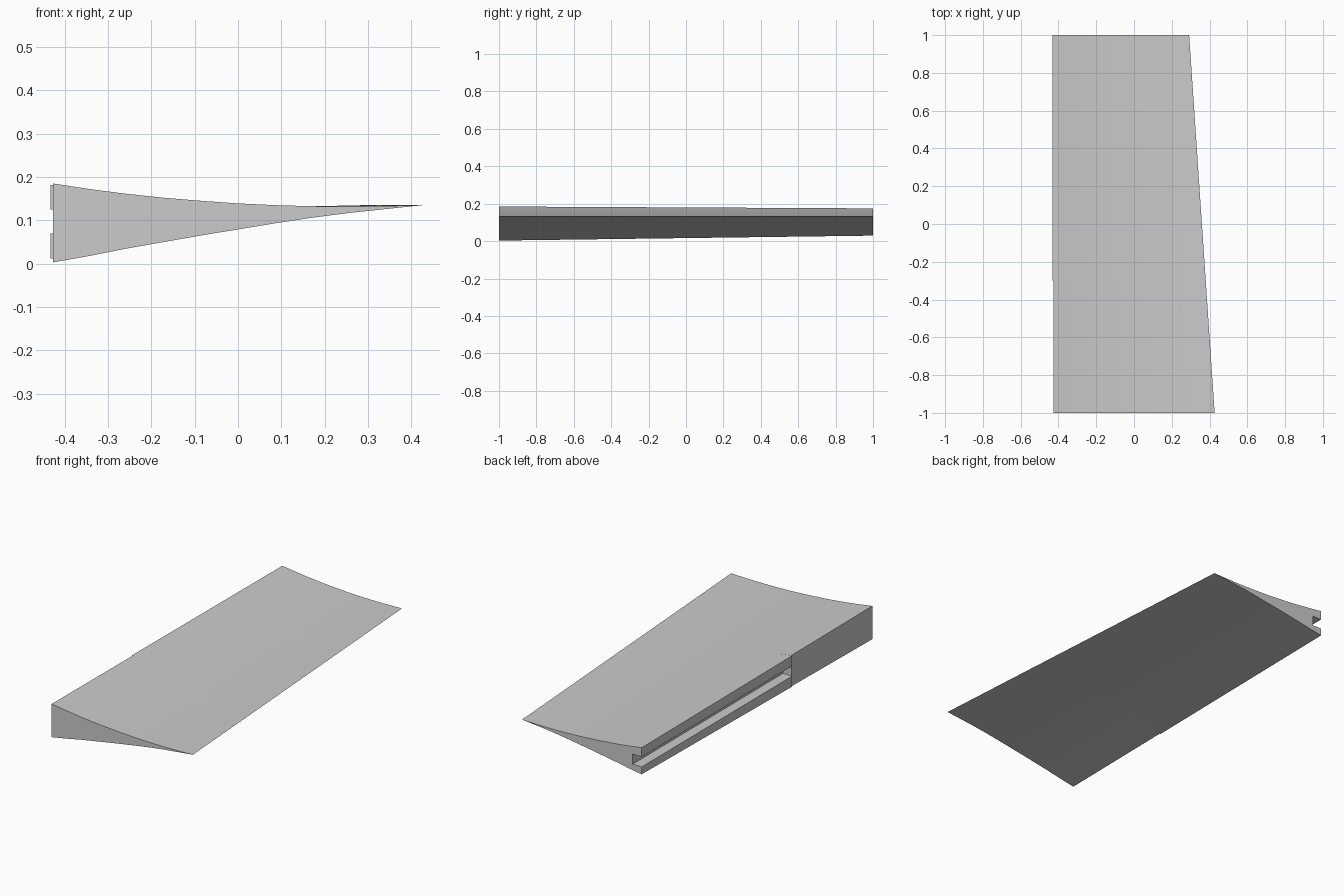
import bpy
import bmesh

old = bpy.data.objects.get("Cube")
if old:
    bpy.data.objects.remove(old, do_unlink=True)

grey = bpy.data.materials.new("light grey")
grey.use_nodes = True
colour = (0.6, 0.6, 0.6, 1)
grey.diffuse_color = colour
grey.node_tree.nodes["Principled BSDF"].inputs["Base Color"].default_value = colour

LEAD, LIP, TAIL_Z, JOINT = -0.427, -0.432, 0.135, -0.3
SLOT_LOW, SLOT_HIGH, SLOT_DEPTH = 0.07, 0.125, 0.055
# Heights above and below the trailing edge, evenly spaced from nose to tail
UPPER = [0.050, 0.037, 0.026, 0.017, 0.010, 0.004, 0.0, -0.0025, -0.003, -0.002]
LOWER = [-0.132, -0.117, -0.100, -0.085, -0.070, -0.056, -0.042, -0.029, -0.018, -0.009]


def section(y, lead, slotted):
    """Tapered wing section: bottom nose, along the belly, tail, back over the top."""
    t = (y + 1) / 2
    tail = 0.427 - 0.135 * t
    thick = 1 - 0.2 * t
    n = len(UPPER)
    xs = [LEAD + (tail - LEAD) * i / n for i in range(n)]
    xs[0] = lead
    pts = [(x, TAIL_Z + h * thick) for x, h in zip(xs, LOWER)]
    pts.append((tail, TAIL_Z))
    pts += reversed([(x, TAIL_Z + h * thick) for x, h in zip(xs, UPPER)])
    if slotted:
        deep = LIP + SLOT_DEPTH
        pts += [(lead, SLOT_HIGH), (deep, SLOT_HIGH),
                (deep, SLOT_LOW), (lead, SLOT_LOW)]
    return [(x, y, z) for x, z in pts]


def loft(name, sections, cap_start):
    bm = bmesh.new()
    rings = [[bm.verts.new(p) for p in s] for s in sections]
    for a, b in zip(rings, rings[1:]):
        for i in range(len(a)):
            j = (i + 1) % len(a)
            bm.faces.new((a[i], a[j], b[j], b[i]))
    if cap_start:
        bm.faces.new(rings[0])
    bm.faces.new(rings[-1][::-1])
    bmesh.ops.remove_doubles(bm, verts=bm.verts, dist=0.0001)
    bmesh.ops.recalc_face_normals(bm, faces=bm.faces)
    mesh = bpy.data.meshes.new(name)
    bm.to_mesh(mesh)
    bm.free()
    mesh.materials.append(grey)
    ob = bpy.data.objects.new(name, mesh)
    bpy.context.collection.objects.link(ob)
    bpy.ops.object.select_all(action="DESELECT")
    ob.select_set(True)
    bpy.context.view_layer.objects.active = ob
    bpy.ops.object.shade_smooth_by_angle()


# Solid front part of the flap
loft("solid_flap", [section(-1, LEAD, False), section(JOINT, LEAD, False)], True)

# Rear part with a channel along the nose, stepped slightly forward
loft("slotted_flap", [section(JOINT, LEAD, True), section(JOINT, LIP, True),
                      section(1, LIP, True)], False)
